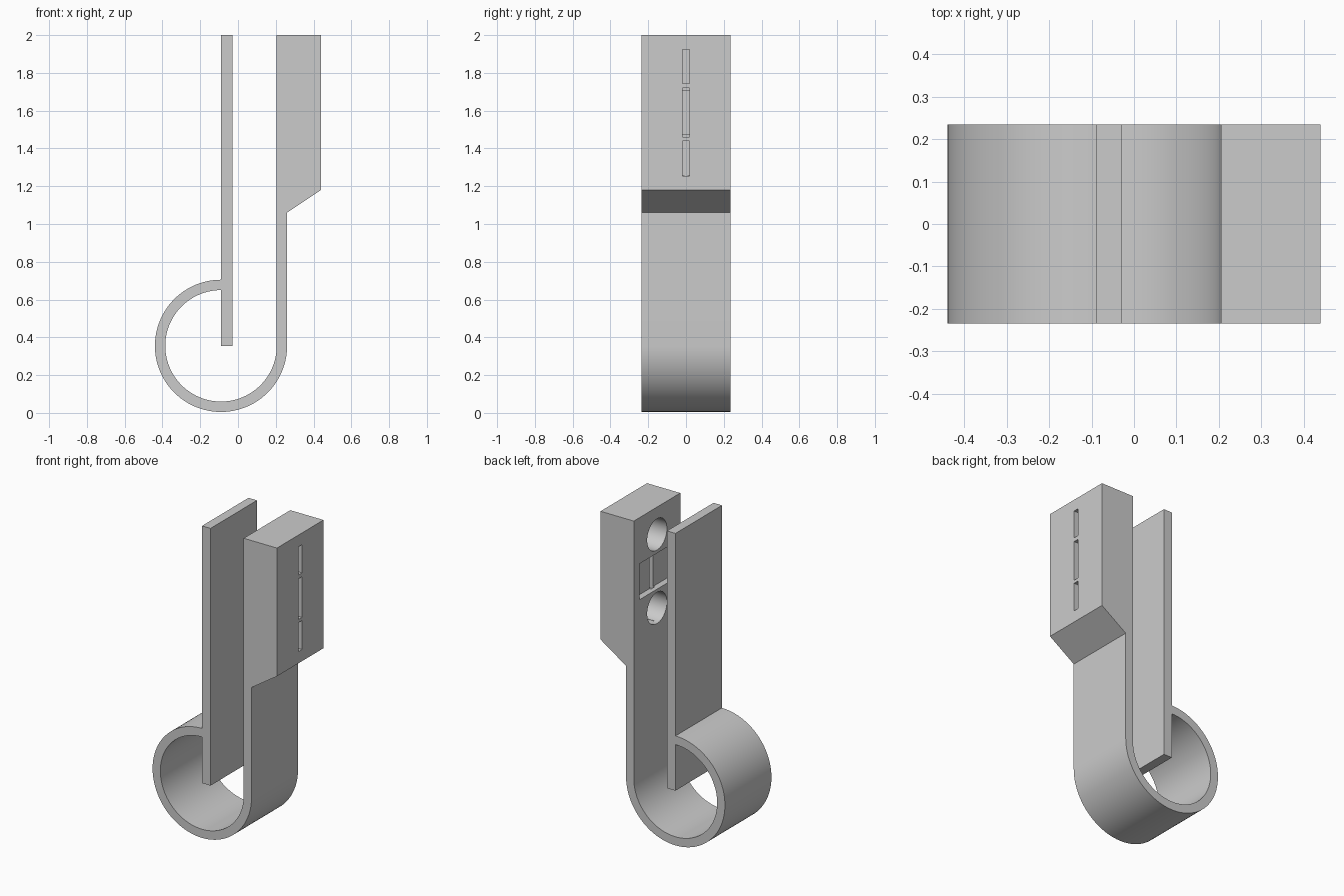
import bpy, bmesh
from math import radians, cos, sin

if "Cube" in bpy.data.objects:
    bpy.data.objects.remove(bpy.data.objects["Cube"])

grey = bpy.data.materials.new("plain grey")
grey.use_nodes = True
colour = (0.6, 0.6, 0.6, 1)
grey.diffuse_color = colour
grey.node_tree.nodes["Principled BSDF"].inputs["Base Color"].default_value = colour

HALF_WIDTH = 0.235
CX, CZ = -0.09, 0.355          # centre of the spring loop
R_OUT, R_IN = 0.35, 0.295
INNER_X = 0.205                # inner face of the clip arm


def arc(radius, start, end, steps=72):
    angles = [radians(start + (end - start) * i / steps) for i in range(steps + 1)]
    return [(CX + radius * cos(a), CZ + radius * sin(a)) for a in angles]


def extrude_profile(name, points, half):
    bm = bmesh.new()
    face = bm.faces.new([bm.verts.new((x, -half, z)) for x, z in points])
    result = bmesh.ops.extrude_face_region(bm, geom=[face])
    moved = [v for v in result["geom"] if isinstance(v, bmesh.types.BMVert)]
    bmesh.ops.translate(bm, verts=moved, vec=(0, 2 * half, 0))
    bmesh.ops.recalc_face_normals(bm, faces=bm.faces)
    mesh = bpy.data.meshes.new(name)
    bm.to_mesh(mesh)
    bm.free()
    mesh.materials.append(grey)
    obj = bpy.data.objects.new(name, mesh)
    bpy.context.collection.objects.link(obj)
    return obj


def box_cutter(x0, x1, z0, z1, half):
    return extrude_profile("cutter", [(x0, z0), (x1, z0), (x1, z1), (x0, z1)], half)


def round_cutter(z, radius, depth):
    bpy.ops.mesh.primitive_cylinder_add(vertices=48, radius=radius, depth=2 * depth,
                                        location=(INNER_X, 0, z),
                                        rotation=(0, radians(90), 0))
    bpy.context.object.data.materials.append(grey)
    return bpy.context.object


# Clip body: inner plate, spring loop, outer arm and thick head in one outline
outline = [(-0.03, 2), (CX, 2)]
outline += arc(R_OUT, 90, 360)
outline += [(0.26, 1.06), (0.44, 1.18), (0.44, 2), (INNER_X, 2)]
outline += arc(R_IN, 360, 90)
outline += [(CX, CZ), (-0.03, CZ)]
body = extrude_profile("clip_body", outline, HALF_WIDTH)

# Round pockets, square recess and the narrow slots through the head
cutters = [round_cutter(z, 0.1, 0.16) for z in (1.825, 1.355)]
cutters.append(box_cutter(0.15, INNER_X + 0.04, 1.475, 1.705, 0.175))
for low, high in ((1.255, 1.44), (1.46, 1.72), (1.745, 1.925)):
    cutters.append(box_cutter(INNER_X + 0.03, 0.5, low, high, 0.018))

bpy.context.view_layer.objects.active = body
for cutter in cutters:
    cutter.hide_render = True
    mod = body.modifiers.new("pocket", "BOOLEAN")
    mod.operation = "DIFFERENCE"
    mod.solver = "EXACT"
    mod.object = cutter
    bpy.ops.object.modifier_apply(modifier=mod.name)
    bpy.data.objects.remove(cutter)

bpy.ops.object.select_all(action="DESELECT")
body.select_set(True)
bpy.ops.object.shade_smooth_by_angle(angle=radians(30))
